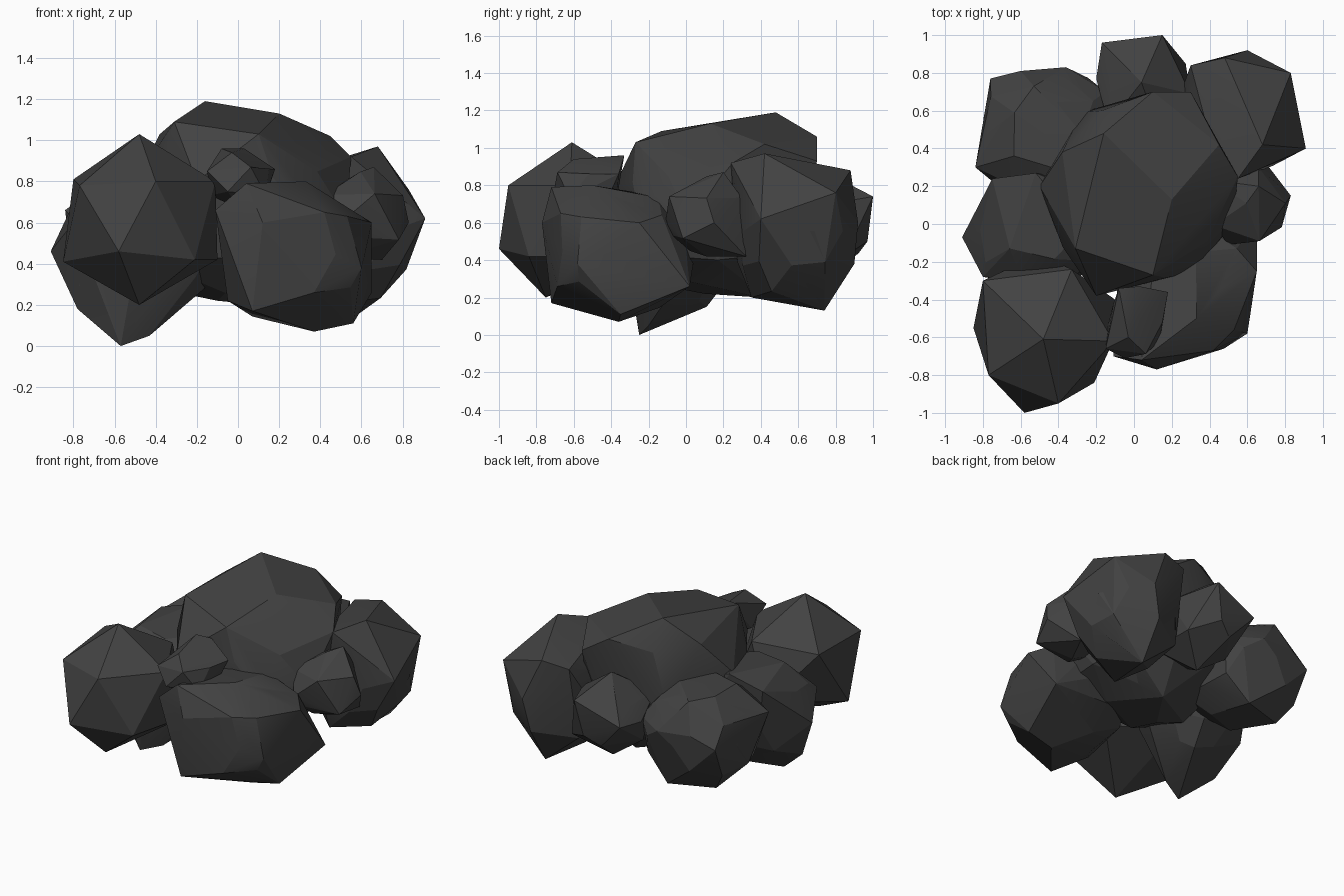
import bpy, bmesh, random, math
from mathutils import Vector

coal = bpy.data.materials.new("dark_rock")
coal.diffuse_color = (0.055, 0.055, 0.055, 1)


def rock(name, lo, hi, seed, corners, fill=0.92, sub=2, power=2.5):
    """Faceted boulder: jittered boxy ball fitted to a box, pulled out to a few corners."""
    rng = random.Random(seed)
    lo, hi = Vector(lo), Vector(hi)
    mid, half = (lo + hi) / 2, (hi - lo) / 2
    bm = bmesh.new()
    bmesh.ops.create_icosphere(bm, subdivisions=sub, radius=1)
    for v in bm.verts:
        n = sum(abs(a) ** power for a in v.co) ** (1 / power)
        p = v.co / n * fill * rng.uniform(0.92, 1.03)
        v.co = mid + Vector(a * b for a, b in zip(p, half))
    for c in corners:
        bm.verts.new(c)
    res = bmesh.ops.convex_hull(bm, input=bm.verts[:])
    junk = set(res["geom_interior"]) | set(res["geom_unused"])
    bmesh.ops.delete(bm, geom=[g for g in junk if isinstance(g, bmesh.types.BMVert)],
                     context='VERTS')
    bmesh.ops.remove_doubles(bm, verts=bm.verts[:], dist=0.08)
    bmesh.ops.dissolve_limit(bm, angle_limit=math.radians(9),
                             verts=bm.verts[:], edges=bm.edges[:])
    bmesh.ops.recalc_face_normals(bm, faces=bm.faces[:])
    me = bpy.data.meshes.new(name)
    bm.to_mesh(me)
    bm.free()
    me.materials.append(coal)
    ob = bpy.data.objects.new(name, me)
    bpy.context.collection.objects.link(ob)


# large boulder on top of the heap
rock("top_boulder", (-0.5, -0.36, 0.2), (0.55, 0.7, 1.05), 1,
     [(-0.16, 0.48, 1.19), (0.2, 0.13, 1.13), (-0.31, -0.13, 1.09), (0.1, -0.27, 1.03),
      (0.1, 0.7, 1.06), (0.3, 0.7, 0.93), (0.45, 0.42, 1.02), (0.55, 0.25, 0.92),
      (-0.5, 0.2, 0.8), (-0.2, -0.38, 0.8), (-0.17, 0.6, 1.0), (0.36, -0.2, 0.7),
      (-0.38, 0.38, 1.03), (0.1, 0.4, 0.2), (-0.1, 0.1, 0.22)], 0.95)

# front pair
rock("front_left_boulder", (-0.83, -0.95, 0.22), (-0.08, -0.2, 0.95), 2,
     [(-0.48, -0.61, 1.03), (-0.77, -0.8, 0.78), (-0.4, -0.95, 0.8), (-0.58, -1.0, 0.46),
      (-0.8, -0.3, 0.81), (-0.33, -0.24, 0.8), (-0.11, -0.62, 0.8), (-0.85, -0.55, 0.41),
      (-0.48, -0.75, 0.2), (-0.21, -0.84, 0.42), (-0.1, -0.4, 0.42),
      (-0.5, -0.16, 0.45)], 0.85, 1, 2)
rock("front_right_boulder", (-0.11, -0.77, 0.09), (0.65, 0.07, 0.8), 3,
     [(-0.11, -0.7, 0.66), (0.04, -0.72, 0.79), (0.33, -0.5, 0.8), (0.42, -0.67, 0.65),
      (0.6, -0.58, 0.38), (0.65, -0.25, 0.6), (0.65, 0.02, 0.26), (0.56, -0.35, 0.11),
      (0.07, -0.72, 0.17), (0.37, -0.36, 0.07), (0.12, -0.77, 0.6), (-0.05, -0.5, 0.22)],
     0.93)

# low boulder on the left
rock("left_boulder", (-0.9, -0.36, 0.12), (-0.07, 0.3, 0.85), 4,
     [(-0.91, -0.07, 0.46), (-0.57, -0.25, 0.0), (-0.78, -0.15, 0.18), (-0.75, 0.24, 0.75),
      (-0.52, 0.27, 0.82), (-0.8, -0.28, 0.6), (-0.43, -0.2, 0.05), (-0.4, 0.11, 0.15)], 0.9)

# back row
rock("back_left_boulder", (-0.84, 0.12, 0.18), (-0.1, 0.83, 0.86), 5,
     [(-0.76, 0.77, 0.55), (-0.6, 0.81, 0.62), (-0.36, 0.83, 0.6), (-0.15, 0.7, 0.6),
      (-0.84, 0.3, 0.66), (-0.53, 0.73, 0.81), (-0.65, 0.6, 0.2), (-0.35, 0.7, 0.19)], 0.95)
rock("back_stone", (-0.2, 0.4, 0.26), (0.34, 0.98, 0.86), 6,
     [(0.15, 1.0, 0.74), (-0.17, 0.96, 0.62), (0.1, 0.97, 0.5), (0.33, 0.75, 0.7),
      (0.04, 0.75, 0.87), (-0.2, 0.77, 0.6)], 0.95, 1)
rock("back_right_boulder", (0.2, 0.22, 0.18), (0.89, 0.91, 0.93), 7,
     [(0.68, 0.42, 0.97), (0.48, 0.88, 0.88), (0.6, 0.92, 0.6), (0.83, 0.8, 0.76),
      (0.91, 0.4, 0.62), (0.55, 0.24, 0.92), (0.55, 0.74, 0.13), (0.77, 0.55, 0.35),
      (0.3, 0.84, 0.85), (0.55, 0.9, 0.38), (0.45, 0.35, 0.2)], 0.93)

# small stones
rock("right_stone", (0.36, -0.11, 0.4), (0.83, 0.33, 0.86), 8,
     [(0.66, 0.2, 0.87), (0.83, 0.15, 0.6), (0.5, -0.11, 0.6), (0.75, 0.0, 0.55),
      (0.7, 0.32, 0.42), (0.55, 0.02, 0.45)], 0.97, 1)
rock("front_stone", (-0.15, -0.71, 0.65), (0.18, -0.33, 0.95), 9,
     [(-0.08, -0.34, 0.96), (0.03, -0.33, 0.96), (0.18, -0.36, 0.86), (-0.15, -0.66, 0.85),
      (0.15, -0.66, 0.78), (-0.05, -0.71, 0.75), (-0.03, -0.6, 0.94)], 0.95, 1)

# facets stay crisp, only the shallow ones blend
for ob in bpy.context.scene.objects:
    ob.select_set(True)
    bpy.context.view_layer.objects.active = ob
bpy.ops.object.shade_smooth_by_angle(angle=math.radians(18))
